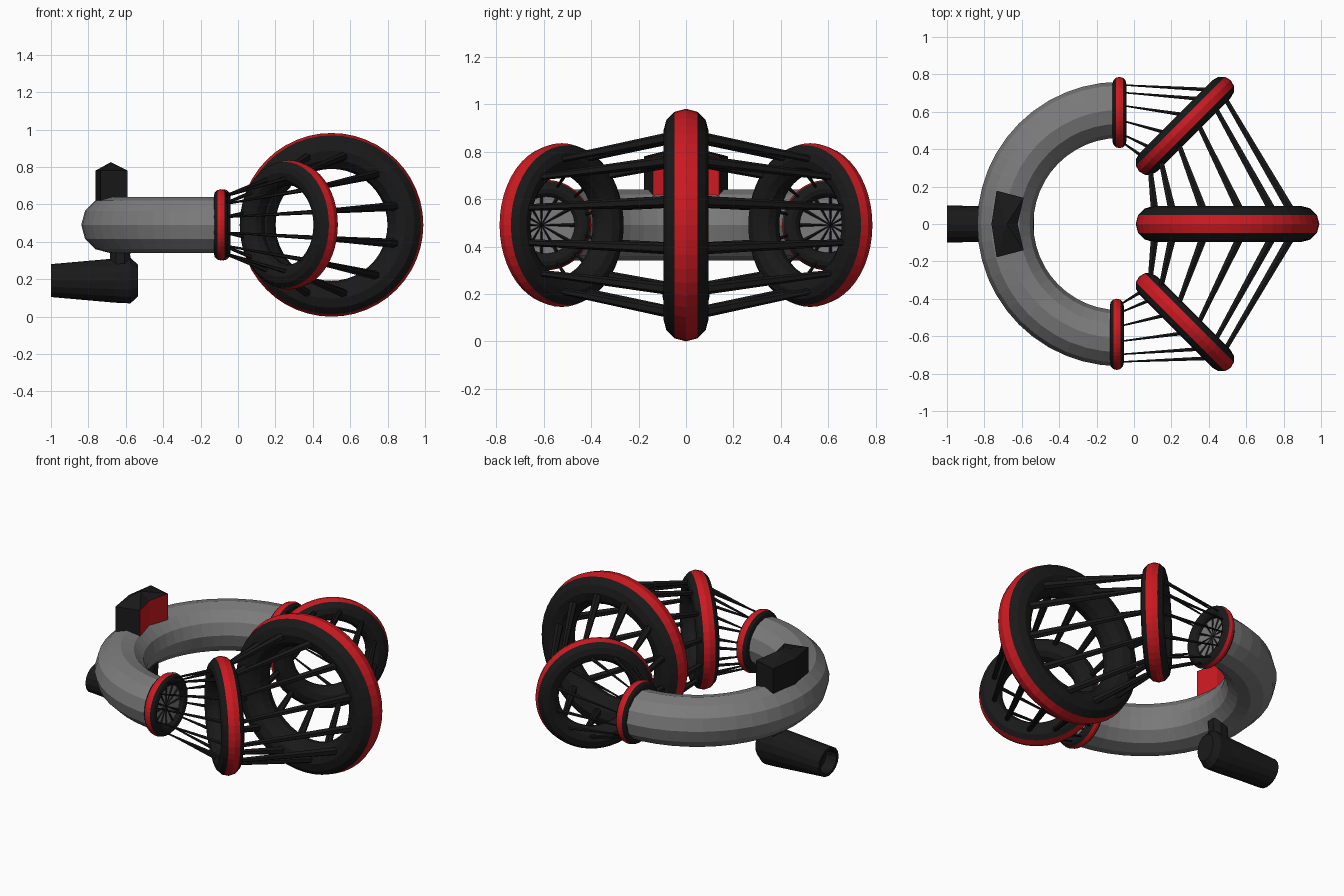
import bpy, bmesh
from math import sin, cos, pi, tau
from mathutils import Vector

if "Cube" in bpy.data.objects:
    bpy.data.objects.remove(bpy.data.objects["Cube"])


def material(name, colour):
    m = bpy.data.materials.new(name)
    m.diffuse_color = (*colour, 1)
    m.use_nodes = True
    m.node_tree.nodes["Principled BSDF"].inputs["Base Color"].default_value = m.diffuse_color
    return m


BLACK = material("black", (0.01, 0.01, 0.01))
RED = material("red", (0.6, 0.01, 0.015))
GREY = material("grey", (0.2, 0.2, 0.2))
UP = Vector((0, 0, 1))


def finish(name, bm, mats):
    bmesh.ops.recalc_face_normals(bm, faces=bm.faces)
    me = bpy.data.meshes.new(name)
    bm.to_mesh(me)
    bm.free()
    for m in mats:
        me.materials.append(m)
    ob = bpy.data.objects.new(name, me)
    bpy.context.collection.objects.link(ob)
    return ob


def loft(name, loops, mats, closed=False, caps=True, red_outer=False):
    bm = bmesh.new()
    rows = [[bm.verts.new(p) for p in loop] for loop in loops]
    n = len(rows[0])
    for i in range(len(rows) if closed else len(rows) - 1):
        a, b = rows[i], rows[(i + 1) % len(rows)]
        for j in range(n):
            k = (j + 1) % n
            f = bm.faces.new((a[j], a[k], b[k], b[j]))
            if red_outer and j in (0, n - 1):
                f.material_index = 1
    if caps and not closed:
        bm.faces.new(rows[0])
        bm.faces.new(rows[-1])
    return finish(name, bm, mats)


def torus_section(centre, out, axis, major, minor, sides=12):
    return [centre + out * (major + minor * cos(tau * j / sides)) + axis * minor * sin(tau * j / sides)
            for j in range(sides)]


# curved half-ring body
hub = Vector((-0.078, 0, 0.5))
arc = [pi / 2 + pi * i / 24 for i in range(25)]
loft("curved_body", [torus_section(hub, Vector((cos(a), sin(a), 0)), UP, 0.61, 0.15) for a in arc], [GREY])

# five banded rings, given as centre, in-plane direction and size
s = 0.5 ** 0.5
rings = [
    ("small_ring_back", Vector((-0.078, 0.596, 0.5)), Vector((0, 1, 0)), 0.388),
    ("medium_ring_back", Vector((0.272, 0.525, 0.5)), Vector((s, s, 0)), 0.704),
    ("large_ring", Vector((0.5, 0, 0.5)), Vector((1, 0, 0)), 1.0),
    ("medium_ring_front", Vector((0.272, -0.525, 0.5)), Vector((s, -s, 0)), 0.704),
    ("small_ring_front", Vector((-0.092, -0.59, 0.5)), Vector((0, -1, 0)), 0.388),
]
MAJOR, MINOR = 0.395, 0.096
for name, c, u, k in rings:
    loops = []
    for i in range(48):
        a = tau * i / 48
        loops.append(torus_section(c, u * cos(a) + UP * sin(a), u.cross(UP), MAJOR * k, MINOR * k))
    loft(name, loops, [BLACK, RED], closed=True, red_outer=True)


def add_rod(bm, p, q, r1, r2, sides=6):
    d = q - p
    m = d.to_track_quat('Z', 'Y').to_matrix().to_4x4()
    m.translation = (p + q) / 2
    bmesh.ops.create_cone(bm, cap_ends=True, segments=sides, radius1=r1, radius2=r2, depth=d.length, matrix=m)


# tapered struts between neighbouring rings, thicker at the larger ring
for n, (A, B) in enumerate(zip(rings, rings[1:])):
    bm = bmesh.new()
    for i in range(12):
        a = tau * (i + 0.5) / 12
        p, q = [c + (u * cos(a) + UP * sin(a)) * MAJOR * k for _, c, u, k in (A, B)]
        add_rod(bm, p, q, 0.026 * A[3] ** 2, 0.026 * B[3] ** 2)
    finish(f"struts_{n + 1}", bm, [BLACK])

# radial lines on the end caps of the body
for side, name in ((1, "back"), (-1, "front")):
    bm = bmesh.new()
    c = Vector((-0.078, 0.61 * side, 0.5))
    for i in range(12):
        a = tau * i / 12
        add_rod(bm, c, c + Vector((0, cos(a), sin(a))) * 0.14, 0.002, 0.008, 4)
    finish(f"end_spokes_{name}", bm, [BLACK])

# sight block on top, bent to follow the body, with a low peak and red inner face
outline = [(-0.735, -0.178), (-0.62, -0.0), (-0.735, 0.178)]
outline = [(-0.735, -0.178), (-0.59, -0.14), (-0.622, 0), (-0.59, 0.14), (-0.735, 0.178), (-0.762, 0)]
bm = bmesh.new()
low = [bm.verts.new((x, y, 0.6)) for x, y in outline]
top = [bm.verts.new((x, y, 0.79)) for x, y in outline]
peak = bm.verts.new((-0.68, 0, 0.835))
bm.faces.new(low)
for j in range(6):
    k = (j + 1) % 6
    f = bm.faces.new((low[j], low[k], top[k], top[j]))
    f.material_index = 1 if j in (1, 2) else 0
    bm.faces.new((top[j], top[k], peak))
finish("top_block", bm, [BLACK, RED])

# hanging handle with a recessed rear end: x, half width, half height
sections = [(-0.535, 0.07, 0.085), (-0.575, 0.09, 0.122), (-0.66, 0.09, 0.118), (-1.0, 0.1, 0.088),
            (-1.0, 0.08, 0.07), (-0.93, 0.075, 0.065)]
loft("handle", [[Vector((x, w * cos(tau * j / 16), 0.202 + h * sin(tau * j / 16))) for j in range(16)]
                for x, w, h in sections], [BLACK])

# neck joining handle to body
loft("handle_neck", [[Vector((-0.63 + r * cos(tau * j / 8 + pi / 8), r * sin(tau * j / 8 + pi / 8), z))
                      for j in range(8)] for z, r in ((0.26, 0.065), (0.34, 0.058), (0.4, 0.062))], [BLACK])

# drop the lowest ring edge exactly onto the ground
bpy.context.view_layer.update()
lowest = min(v.co.z for o in bpy.data.objects for v in o.data.vertices)
for o in bpy.data.objects:
    o.location.z = -lowest
